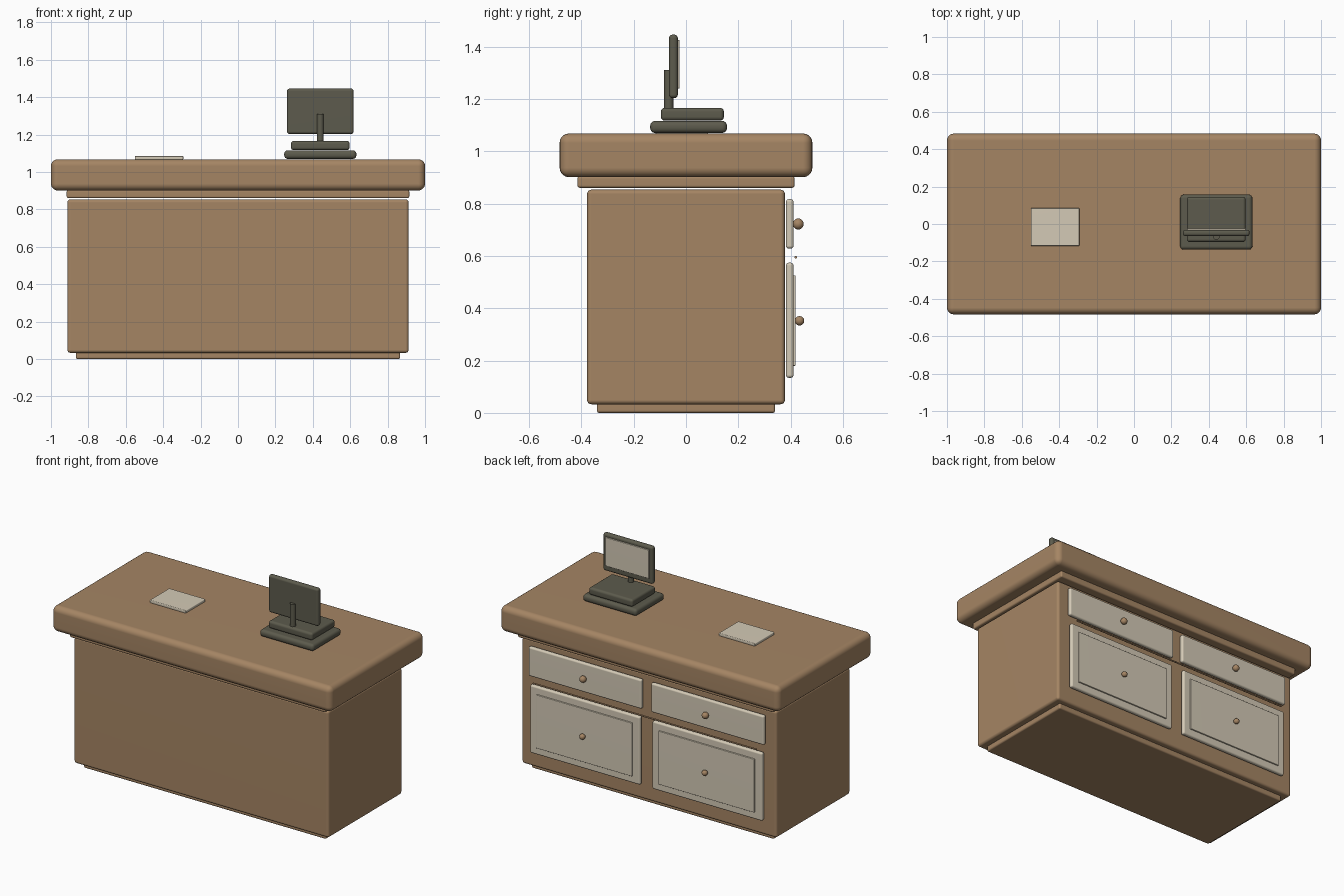
import bpy, bmesh, math
from mathutils import Matrix

if "Cube" in bpy.data.objects:
    bpy.data.objects.remove(bpy.data.objects["Cube"])


def material(name, rgb):
    m = bpy.data.materials.new(name)
    m.diffuse_color = (*rgb, 1)
    m.use_nodes = True
    m.node_tree.nodes["Principled BSDF"].inputs["Base Color"].default_value = m.diffuse_color
    return m


WOOD = material("brown wood", (0.377, 0.235, 0.127))
CREAM = material("cream", (0.658, 0.591, 0.468))
DARK = material("dark grey", (0.109, 0.105, 0.074))


def finish(name, bm, mat):
    me = bpy.data.meshes.new(name)
    bm.to_mesh(me)
    bm.free()
    me.materials.append(mat)
    for p in me.polygons:
        p.use_smooth = True
    ob = bpy.data.objects.new(name, me)
    bpy.context.collection.objects.link(ob)
    return ob


def box(name, x, y, z, mat, bevel=0.0, segments=4):
    """Rounded box from (min, max) ranges on each axis."""
    bm = bmesh.new()
    bmesh.ops.create_cube(bm, size=1)
    for v in bm.verts:
        v.co = [r[0] if c < 0 else r[1] for r, c in zip((x, y, z), v.co)]
    if bevel:
        bmesh.ops.bevel(bm, geom=bm.edges[:], offset=bevel, segments=segments,
                        profile=0.5, affect='EDGES')
    ob = finish(name, bm, mat)
    if bevel:
        mod = ob.modifiers.new("flat_faces", 'WEIGHTED_NORMAL')
        mod.keep_sharp = True
    else:
        for p in ob.data.polygons:
            p.use_smooth = False
    return ob


def rod(name, centre, radius, length, mat, axis='Z'):
    bm = bmesh.new()
    bmesh.ops.create_cone(bm, cap_ends=True, segments=24, radius1=radius,
                          radius2=radius, depth=length)
    if axis == 'X':
        bm.transform(Matrix.Rotation(math.pi / 2, 4, 'Y'))
    bm.transform(Matrix.Translation(centre))
    ob = finish(name, bm, mat)
    for p in ob.data.polygons:
        p.use_smooth = len(p.vertices) == 4


def knob(name, centre, radius):
    bm = bmesh.new()
    bmesh.ops.create_uvsphere(bm, u_segments=24, v_segments=14, radius=radius)
    bm.transform(Matrix.Translation(centre))
    finish(name, bm, WOOD)


# Desk carcass
box("plinth", (-0.867, 0.867), (-0.341, 0.341), (0, 0.045), WOOD, 0.01)
box("body", (-0.912, 0.912), (-0.378, 0.378), (0.033, 0.853), WOOD, 0.016)
box("trim", (-0.916, 0.916), (-0.415, 0.415), (0.86, 0.905), WOOD, 0.01)
box("desk_top", (-1, 1), (-0.483, 0.483), (0.901, 1.068), WOOD, 0.036, 5)

# Drawers and doors on the back, mirrored left and right
for side, s in (("left", -1), ("right", 1)):
    def span(a, b):
        return sorted((s * a, s * b))
    box(side + "_drawer", span(0.034, 0.843), (0.382, 0.411), (0.628, 0.817), CREAM, 0.011)
    knob(side + "_drawer_knob", (s * 0.438, 0.429, 0.722), 0.021)
    box(side + "_door", span(0.044, 0.831), (0.382, 0.411), (0.134, 0.574), CREAM, 0.011)
    box(side + "_door_panel", span(0.094, 0.781), (0.405, 0.419), (0.18, 0.526), CREAM, 0.003, 2)
    knob(side + "_door_knob", (s * 0.438, 0.434, 0.352), 0.018)

# Thin rail between drawers and doors
rod("thin_rail", (0, 0.42, 0.595), 0.005, 1.6, WOOD, 'X')

# Computer and its stand
box("stand_base", (0.247, 0.633), (-0.137, 0.157), (1.07, 1.116), DARK, 0.019)
box("stand_block", (0.283, 0.597), (-0.096, 0.145), (1.117, 1.166), DARK, 0.015)
rod("screen_neck", (0.44, -0.066, 1.235), 0.018, 0.15, DARK)
box("screen_case", (0.262, 0.618), (-0.065, -0.031), (1.203, 1.446), DARK, 0.014)
box("screen_display", (0.284, 0.596), (-0.035, -0.024), (1.24, 1.425), CREAM, 0.002, 2)

# Sheet of paper
box("paper", (-0.552, -0.292), (-0.117, 0.085), (1.066, 1.085), CREAM, 0.005, 3)
